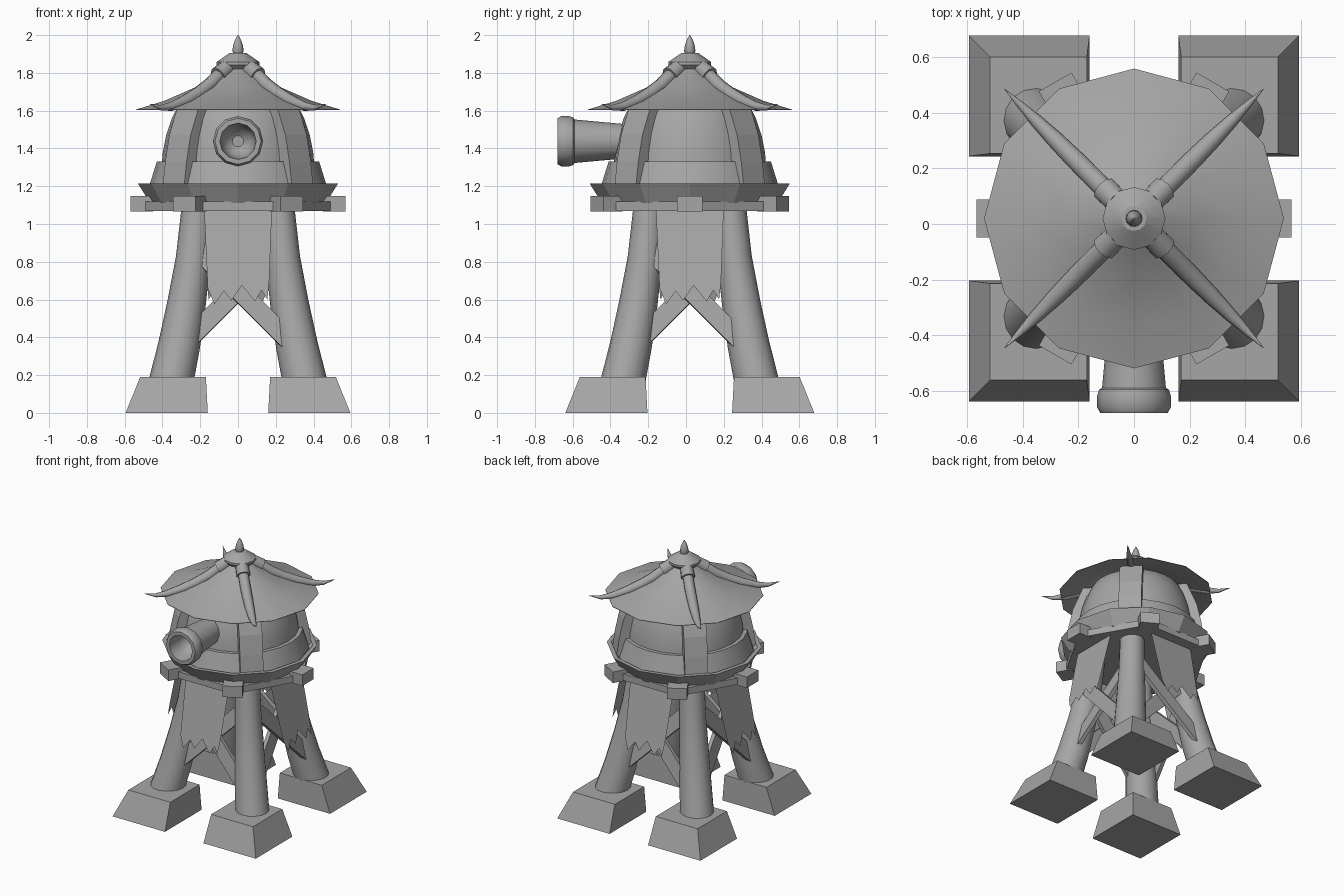
import bpy, math
from mathutils import Vector, Matrix

cube = bpy.data.objects.get("Cube")
if cube:
    bpy.data.objects.remove(cube, do_unlink=True)

AXIS = Matrix.Translation((0, 0.02, 0))
TAU = math.tau

grey = bpy.data.materials.new("plain grey")
grey.use_nodes = True
GREY = (0.38, 0.38, 0.38, 1)
grey.diffuse_color = GREY
grey.node_tree.nodes["Principled BSDF"].inputs["Base Color"].default_value = GREY


def turn(angle):
    return Matrix.Rotation(angle, 4, "Z")


def make(name, verts, faces, matrix=Matrix(), smooth=None):
    mesh = bpy.data.meshes.new(name)
    mesh.from_pydata([AXIS @ matrix @ Vector(v) for v in verts], [], faces)
    mesh.materials.append(grey)
    obj = bpy.data.objects.new(name, mesh)
    bpy.context.collection.objects.link(obj)
    if smooth:
        bpy.ops.object.select_all(action="DESELECT")
        obj.select_set(True)
        bpy.context.view_layer.objects.active = obj
        bpy.ops.object.shade_smooth_by_angle(angle=math.radians(smooth))
    return obj


def loft(name, rings, matrix=Matrix(), smooth=None, caps=True):
    """Skin a list of equally long vertex rings, bottom to top."""
    n = len(rings[0])
    verts = [v for ring in rings for v in ring]
    faces = [(k * n + i, k * n + (i + 1) % n, (k + 1) * n + (i + 1) % n, (k + 1) * n + i)
             for k in range(len(rings) - 1) for i in range(n)]
    if caps:
        faces += [tuple(reversed(range(n))), tuple(range(len(verts) - n, len(verts)))]
    return make(name, verts, faces, matrix, smooth)


def lathe(name, profile, sides, matrix=Matrix(), smooth=None, caps=True):
    rings = [[(r * math.cos(TAU * i / sides), r * math.sin(TAU * i / sides), z)
              for i in range(sides)] for r, z in profile]
    return loft(name, rings, matrix, smooth, caps)


def tube(name, path, radii, sides, matrix):
    """Round tube along a path lying in the local XZ plane."""
    pts = [Vector((x, 0, z)) for x, z in path]
    rings = []
    for i, p in enumerate(pts):
        d = (pts[min(i + 1, len(pts) - 1)] - pts[max(i - 1, 0)]).normalized()
        u = Vector((0, 1, 0)).cross(d)
        rings.append([p + radii[i] * (math.cos(TAU * k / sides) * u
                      + math.sin(TAU * k / sides) * Vector((0, 1, 0))) for k in range(sides)])
    return loft(name, rings, matrix, 40)


def beam(name, a, b, width, thick, out, matrix):
    a, b, out = Vector(a), Vector(b), Vector(out).normalized()
    side = (b - a).cross(out).normalized() * width / 2
    t = out * thick / 2
    rings = [[p - side - t, p + side - t, p + side + t, p - side + t] for p in (a, b)]
    return loft(name, rings, matrix)


def rect(x0, x1, y0, y1, z):
    return [(x0, y0, z), (x1, y0, z), (x1, y1, z), (x0, y1, z)]


for i in range(4):
    quarter = turn(i * TAU / 4)
    diagonal = turn(i * TAU / 4 + TAU / 8)
    # Footings and flared legs
    loft(f"footing_{i}", [rect(0.16, 0.595, 0.16, 0.595, 0), rect(0.17, 0.518, 0.17, 0.518, 0.19)],
         Matrix.Translation((0, math.copysign(0.064, 1 if i < 2 else -1), 0)) @ quarter)
    tube(f"leg_{i}", [(0.505, 0.15), (0.44, 0.36), (0.385, 0.58), (0.335, 0.82), (0.3, 1.1)],
         [0.118, 0.111, 0.102, 0.092, 0.085], 16, diagonal)
    # Crossed braces on each side
    for s in (-1, 1):
        depth = 0.305 - 0.015 * s
        beam(f"brace_{i}_{s}", (-s * 0.27, -depth - 0.05, 0.38), (s * 0.21, -depth + 0.03, 0.86),
             0.1, 0.03, (0, -1, 0.15), quarter)
    # Torn cloth panel
    hem = [(0.165, 0.69), (0.155, 0.6), (0.125, 0.65), (0.09, 0.59), (0.02, 0.675), (-0.035, 0.595),
           (-0.075, 0.645), (-0.125, 0.575), (-0.16, 0.66)]
    outline = [(-0.18, 1.09), (0.18, 1.09)] + hem
    make(f"cloth_{i}", [(x, -0.385 - (1.05 - z) * 0.23, z) for x, z in outline],
         [tuple(reversed(range(len(outline))))], quarter)
    # Wall ribs
    spine = [(0.485, 1.19), (0.465, 1.33), (0.435, 1.47), (0.365, 1.64)]
    loft(f"rib_{i}", [[(r - 0.09, -0.08, z), (r, -0.08, z), (r, 0.08, z), (r - 0.09, 0.08, z)]
                      for r, z in spine], diagonal)
    # Horns on the roof with their collars
    tube(f"horn_{i}", [(0.08, 1.825), (0.14, 1.79), (0.21, 1.738), (0.3, 1.69), (0.4, 1.65),
                       (0.5, 1.622), (0.58, 1.616), (0.66, 1.635)],
         [0.034, 0.036, 0.037, 0.036, 0.032, 0.024, 0.014, 0.001], 10, diagonal)
    tube(f"horn_collar_{i}", [(0.085, 1.825), (0.15, 1.785)], [0.045, 0.048], 10, diagonal)

# Hexagonal frame with corner blocks
lathe("frame", [(0.53, 1.07), (0.53, 1.12)], 6)
for i in range(6):
    loft(f"frame_block_{i}", [rect(0.45, 0.568, -0.068, 0.068, z) for z in (1.065, 1.148)],
         turn(i * TAU / 6))

# Tray, wall and roof
lathe("tray", [(0.465, 1.11), (0.53, 1.215), (0.5, 1.215), (0.475, 1.19)], 12)
lathe("wall_base", [(0.475, 1.185), (0.43, 1.33), (0.39, 1.33)], 24, smooth=30)
lathe("wall", [(0.405, 1.3), (0.398, 1.38), (0.38, 1.47), (0.35, 1.56), (0.31, 1.64), (0.25, 1.68)],
      24, smooth=30)
lathe("roof", [(0.05, 1.8), (0.23, 1.69), (0.39, 1.632), (0.54, 1.603), (0.54, 1.606), (0.39, 1.652),
               (0.23, 1.722), (0.09, 1.82)], 12, smooth=25)
lathe("roof_cap", [(0.08, 1.79), (0.09, 1.82), (0.113, 1.843), (0.113, 1.858), (0.045, 1.905)],
      12, smooth=25)
lathe("finial", [(0.022, 1.895), (0.03, 1.915), (0.026, 1.945), (0.016, 1.975), (0.002, 2.0)],
      12, smooth=50)

# Cannon with hollow bore, pointing forward
aim = Matrix.Translation((0, 0, 1.438)) @ Matrix.Rotation(TAU / 4, 4, "X")
lathe("cannon", [(0.085, 0.28), (0.115, 0.61), (0.126, 0.617), (0.133, 0.64), (0.133, 0.68),
                 (0.122, 0.7), (0.096, 0.7), (0.09, 0.6), (0.07, 0.54), (0.03, 0.51)],
      12, aim, smooth=35)
